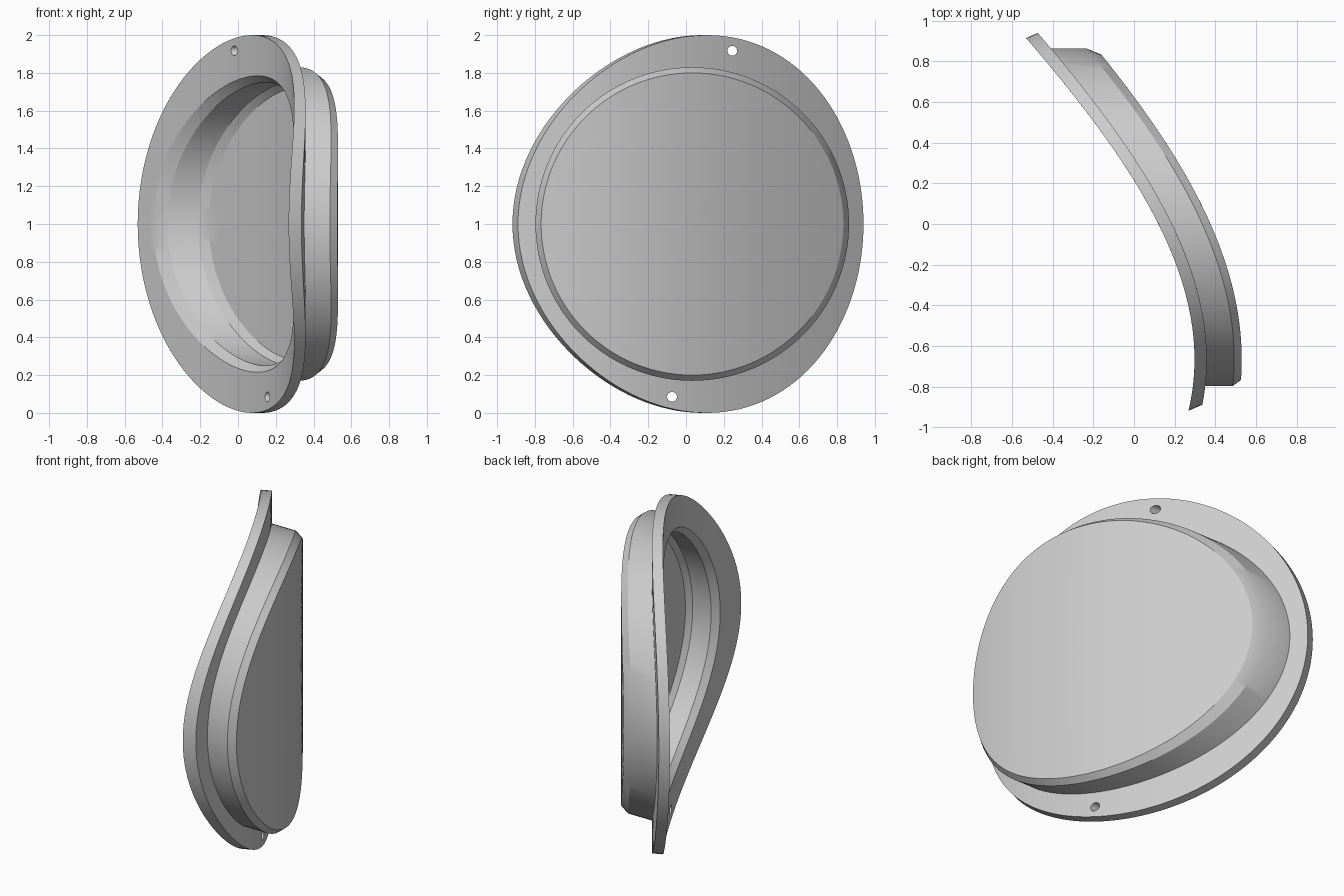
import bpy, bmesh, math
from mathutils import Vector, Matrix

cube = bpy.data.objects.get("Cube")
if cube:
    bpy.data.objects.remove(cube)

SEGMENTS = 128
DISH_Y = 0.033                               # dish axis runs along x
FLANGE_MID = Vector((-0.134, -0.003))        # flange is trimmed by a tilted unit cylinder
FLANGE_AXIS = Vector((0.918, 0.397)).normalized()
CHORD = Vector((-FLANGE_AXIS.y, FLANGE_AXIS.x))


def bend(y):
    """Plan curve of the hollow face, and its slope."""
    return 0.12 - 0.5 * y - 0.3 * y**2 + 0.075 * y**3, -0.5 - 0.6 * y + 0.225 * y**2


def surface_x(y, depth):
    """x of the sheet that lies a given depth behind the hollow face."""
    p = y
    for _ in range(15):
        slope = bend(p)[1]
        p = y + depth * slope / math.hypot(1, slope)
    x, slope = bend(p)
    return x + depth / math.hypot(1, slope)


def circle(radius):
    return [(DISH_Y + radius * math.cos(a), 1 + radius * math.sin(a)) for a in angles]


def flange_outline(depth):
    """Where the tilted unit cylinder meets the sheet."""
    out = []
    for a in angles:
        base = FLANGE_MID + CHORD * math.cos(a)
        low, high = -1.0, 1.5
        for _ in range(40):
            t = (low + high) / 2
            p = base + FLANGE_AXIS * t
            if p.x > surface_x(p.y, depth):
                high = t
            else:
                low = t
        out.append(((base + FLANGE_AXIS * t).y, 1 + math.sin(a)))
    return out


def blend(a, b, k):
    return [(p[0] + (q[0] - p[0]) * k, p[1] + (q[1] - p[1]) * k) for p, q in zip(a, b)]


angles = [2 * math.pi * i / SEGMENTS for i in range(SEGMENTS)]
THICK, FLOOR, BACK = 0.06, 0.187, 0.232
steps = [k / 10 for k in range(1, 11)]
inner, outer = flange_outline(0), flange_outline(THICK)

# Loops from the middle of the pocket floor, round the flange, to the middle of the back
loops = [(circle(0.72 * k), FLOOR) for k in steps]
loops += [(circle(0.75), 0.16), (circle(0.75), 0.035)]
loops += [(blend(circle(0.785), inner, k / 4), 0) for k in range(5)]
loops += [(blend(outer, circle(0.83), k / 4), THICK) for k in range(5)]
loops += [(circle(0.83), 0.195)]
loops += [(circle(0.80 * k), BACK) for k in reversed(steps)]

bm = bmesh.new()
rings = [[bm.verts.new((surface_x(y, d), y, z)) for y, z in pts] for pts, d in loops]
for a, b in zip(rings, rings[1:]):
    for i in range(SEGMENTS):
        j = (i + 1) % SEGMENTS
        bm.faces.new((a[i], a[j], b[j], b[i]))
for ring, depth in ((rings[0], FLOOR), (rings[-1], BACK)):
    middle = bm.verts.new((surface_x(DISH_Y, depth), DISH_Y, 1))
    for i in range(SEGMENTS):
        bm.faces.new((ring[i], ring[(i + 1) % SEGMENTS], middle))
bmesh.ops.recalc_face_normals(bm, faces=bm.faces)
mesh = bpy.data.meshes.new("flanged_dish")
bm.to_mesh(mesh)
bm.free()
dish = bpy.data.objects.new("flanged_dish", mesh)
bpy.context.collection.objects.link(dish)

# Grey material
grey = bpy.data.materials.new("light_grey")
grey.use_nodes = True
colour = (0.6, 0.6, 0.6, 1)
grey.diffuse_color = colour
grey.node_tree.nodes["Principled BSDF"].inputs["Base Color"].default_value = colour
mesh.materials.append(grey)

# Screw holes through the flange, drilled along x
bm = bmesh.new()
for y, z in ((0.245, 1.917), (-0.074, 0.085)):
    place = Matrix.Translation((0, y, z)) @ Matrix.Rotation(math.pi / 2, 4, 'Y')
    bmesh.ops.create_cone(bm, cap_ends=True, segments=32, radius1=0.026, radius2=0.026,
                          depth=2, matrix=place)
cut_mesh = bpy.data.meshes.new("hole_cutter")
bm.to_mesh(cut_mesh)
bm.free()
cut_mesh.materials.append(grey)
cutter = bpy.data.objects.new("hole_cutter", cut_mesh)
cutter.hide_render = True
bpy.context.collection.objects.link(cutter)

drill = dish.modifiers.new("screw_holes", 'BOOLEAN')
drill.operation = 'DIFFERENCE'
drill.solver = 'EXACT'
drill.object = cutter
for o in bpy.context.selected_objects:
    o.select_set(False)
dish.select_set(True)
bpy.context.view_layer.objects.active = dish
bpy.ops.object.modifier_apply(modifier=drill.name)
bpy.data.objects.remove(cutter)
bpy.ops.object.shade_smooth_by_angle(angle=math.radians(25))
